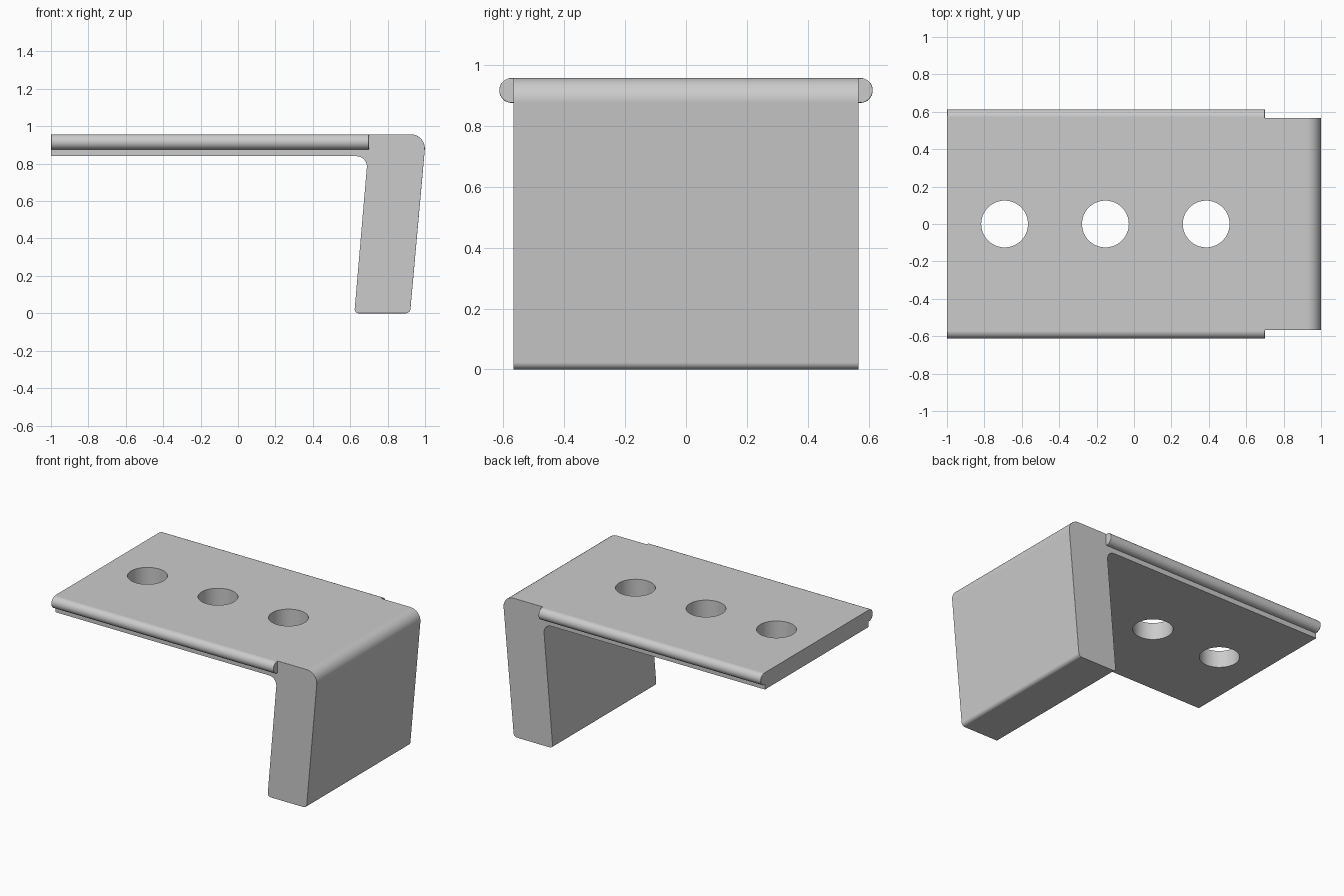
import bpy, bmesh, math
from mathutils import Vector

cube = bpy.data.objects.get("Cube")
if cube:
    bpy.data.objects.remove(cube, do_unlink=True)

grey = bpy.data.materials.new("plain grey")
grey.use_nodes = True
colour = (0.6, 0.6, 0.6, 1)
grey.diffuse_color = colour
grey.node_tree.nodes["Principled BSDF"].inputs["Base Color"].default_value = colour

TOP, UNDER, HALF = 0.957, 0.84, 0.566


def rounded(corners, steps=8):
    """Outline from (x, z, radius) corners, with an arc at each."""
    out = []
    for i, (x, z, r) in enumerate(corners):
        p = Vector((x, z))
        if r == 0:
            out.append(p)
            continue
        a = (Vector(corners[i - 1][:2]) - p).normalized()
        b = (Vector(corners[(i + 1) % len(corners)][:2]) - p).normalized()
        half = a.angle(b) / 2
        centre = p + (a + b).normalized() * r / math.sin(half)
        start = p + a * r / math.tan(half) - centre
        end = p + b * r / math.tan(half) - centre
        sweep = start.angle(end)
        for k in range(steps + 1):
            t = k / steps
            out.append(centre + (start * math.sin((1 - t) * sweep)
                                 + end * math.sin(t * sweep)) / math.sin(sweep))
    return out


def prism(name, points, offset, bevel, chosen):
    """Extrude a closed outline and round the chosen edges."""
    bm = bmesh.new()
    face = bm.faces.new([bm.verts.new(p) for p in points])
    moved = bmesh.ops.extrude_face_region(bm, geom=[face])["geom"]
    bmesh.ops.translate(bm, vec=offset,
                        verts=[v for v in moved if isinstance(v, bmesh.types.BMVert)])
    bmesh.ops.recalc_face_normals(bm, faces=bm.faces)
    bmesh.ops.bevel(bm, geom=[e for e in bm.edges if chosen(e)], offset=bevel,
                    segments=4, profile=0.5, affect='EDGES', clamp_overlap=True)
    mesh = bpy.data.meshes.new(name)
    bm.to_mesh(mesh)
    bm.free()
    mesh.materials.append(grey)
    obj = bpy.data.objects.new(name, mesh)
    bpy.context.collection.objects.link(obj)
    return obj


def finish(obj):
    bpy.ops.object.select_all(action='DESELECT')
    obj.select_set(True)
    bpy.context.view_layer.objects.active = obj
    for m in list(obj.modifiers):
        bpy.ops.object.modifier_apply(modifier=m.name)
    bpy.ops.object.shade_smooth_by_angle(angle=math.radians(35))
    normals = obj.modifiers.new("weighted normals", 'WEIGHTED_NORMAL')
    normals.keep_sharp = True


# Shelf plate and slanted leg, one folded bracket
outline = rounded([(-1, TOP, 0), (1.006, TOP, 0.075), (0.92, 0, 0.025),
                   (0.622, 0, 0.02), (0.694, UNDER, 0.055), (-1, UNDER, 0)])


def outer_side_edge(e):
    a, b = (v.co for v in e.verts)
    if abs(a.y - b.y) > 0.01:
        return False
    mid = (a + b) / 2
    on_top = mid.z > TOP - 0.001
    on_outside = mid.x > 0.9
    on_bottom = mid.z < 0.015
    return on_top or on_outside or on_bottom


bracket = prism("bracket", [(p.x, -HALF, p.y) for p in outline],
                (0, 2 * HALF, 0), 0.024, outer_side_edge)

# Three round holes through the plate
cutters = []
for x in (-0.692, -0.153, 0.386):
    bpy.ops.mesh.primitive_cylinder_add(vertices=64, radius=0.125, depth=0.4,
                                        location=(x, 0, 0.9))
    cutter = bpy.context.object
    cutter.name = "hole_cutter"
    cutter.hide_render = True
    cutter.data.materials.append(grey)
    cut = bracket.modifiers.new("hole", 'BOOLEAN')
    cut.operation, cut.solver, cut.object = 'DIFFERENCE', 'EXACT', cutter
    cutters.append(cutter)
finish(bracket)
for cutter in cutters:
    bpy.data.objects.remove(cutter, do_unlink=True)

# Half-round rails along both sides of the plate
radius = 0.041
for name, side in (("front_rail", -1), ("back_rail", 1)):
    arc = [math.pi * (k / 16 - 0.5) for k in range(17)]
    section = [(0.53, TOP - 2 * radius)]
    section += [(0.572 + radius * math.cos(t), TOP - radius + radius * math.sin(t)) for t in arc]
    section += [(0.53, TOP)]
    rail = prism(name, [(-1, side * y, z) for y, z in section], (1.7, 0, 0), 0.007,
                 lambda e: abs(e.verts[0].co.x - e.verts[1].co.x) < 0.01
                 and min(abs(v.co.y) for v in e.verts) > 0.56)
    finish(rail)
